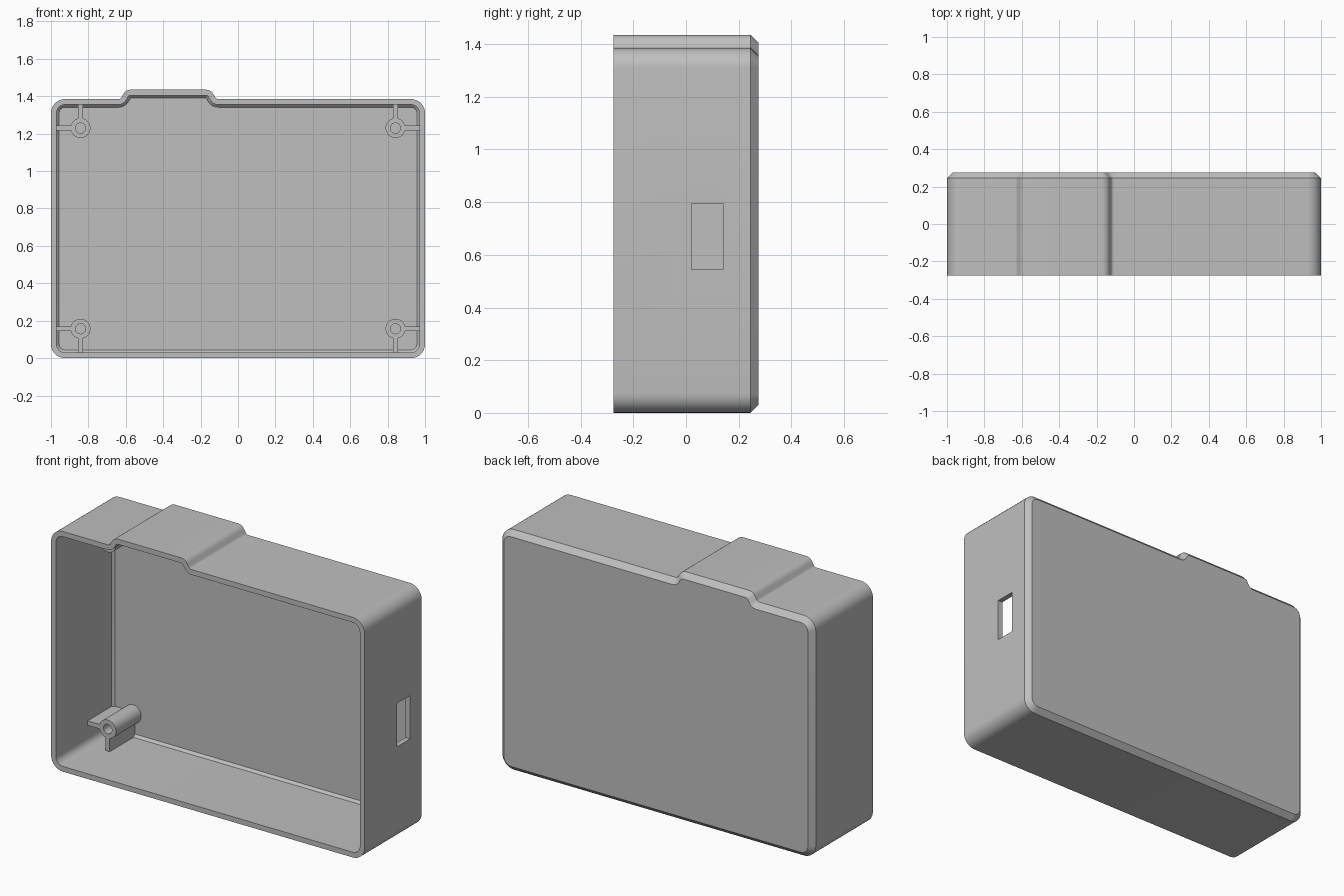
import bpy, bmesh
from math import sin, cos, pi, radians

cube = bpy.data.objects.get("Cube")
if cube:
    bpy.data.objects.remove(cube, do_unlink=True)

grey = bpy.data.materials.new("light grey plastic")
grey.use_nodes = True
colour = (0.52, 0.52, 0.52, 1)
grey.diffuse_color = colour
grey.node_tree.nodes["Principled BSDF"].inputs["Base Color"].default_value = colour

FRONT, BACK = -0.275, 0.275
HEIGHT, BUMP, WALL = 1.385, 1.435, 0.03
FLOOR = BACK - WALL
CORNER = 0.075


def finish(name, bm, smooth=True):
    bmesh.ops.recalc_face_normals(bm, faces=bm.faces)
    mesh = bpy.data.meshes.new(name)
    bm.to_mesh(mesh)
    bm.free()
    mesh.materials.append(grey)
    obj = bpy.data.objects.new(name, mesh)
    bpy.context.collection.objects.link(obj)
    bpy.ops.object.select_all(action='DESELECT')
    obj.select_set(True)
    bpy.context.view_layer.objects.active = obj
    if smooth:
        bpy.ops.object.shade_smooth_by_angle(angle=radians(30))
    return obj


def box(name, x, y, z):
    bm = bmesh.new()
    bmesh.ops.create_cube(bm, size=1)
    for v in bm.verts:
        v.co = [r[0] if c < 0 else r[1] for c, r in zip(v.co, (x, y, z))]
    return finish(name, bm, False)


def arc(cx, cz, r, a0, a1, n=8):
    angles = [radians(a0 + (a1 - a0) * i / n) for i in range(n + 1)]
    return [(cx + r * cos(a), cz + r * sin(a)) for a in angles]


def outline(d):
    """Case silhouette moved inward by d, counter-clockwise."""
    convex, concave, slope = 0.045, 0.02, 60
    reach = (convex + concave) * sin(radians(slope)) + 0.01
    r, cx = CORNER - d, 1 - CORNER
    right, left = -0.105, -0.64
    pts = arc(cx, CORNER, r, -90, 0)
    pts += arc(cx, HEIGHT - CORNER, r, 0, 90)
    pts += arc(right, HEIGHT + concave, concave + d, 270, 270 - slope)
    pts += arc(right - reach, BUMP - convex, convex - d, 90 - slope, 90)
    pts += arc(left + reach, BUMP - convex, convex - d, 90, 90 + slope)
    pts += arc(left, HEIGHT + concave, concave + d, 270 + slope, 270)
    pts += arc(-cx, HEIGHT - CORNER, r, 90, 180)
    pts += arc(-cx, CORNER, r, 180, 270)
    return pts


# Hollow case: inner floor, inner walls, rim, outer walls, chamfered back
inner_chamfer = 0.014
sections = [(WALL + inner_chamfer, FLOOR), (WALL, FLOOR - inner_chamfer),
            (WALL, FRONT), (0, FRONT), (0, FLOOR), (WALL, BACK)]
bm = bmesh.new()
loops = [[bm.verts.new((x, y, z)) for x, z in outline(d)] for d, y in sections]
for a, b in zip(loops, loops[1:]):
    for i in range(len(a)):
        j = (i + 1) % len(a)
        bm.faces.new((a[i], a[j], b[j], b[i]))
bm.faces.new(loops[0])
bm.faces.new(loops[-1])
case = finish("case_shell", bm, False)

# Rectangular port through the left wall
cutter = box("port_cutter", (0.9, 1.1), (0.02, 0.14), (0.545, 0.795))
cutter.hide_render = True
cut = case.modifiers.new("port", 'BOOLEAN')
cut.operation = 'DIFFERENCE'
cut.solver = 'EXACT'
cut.object = cutter
bpy.ops.object.select_all(action='DESELECT')
case.select_set(True)
bpy.context.view_layer.objects.active = case
bpy.ops.object.modifier_apply(modifier=cut.name)
bpy.data.objects.remove(cutter, do_unlink=True)
bpy.ops.object.shade_smooth_by_angle(angle=radians(30))


# Screw posts with two ribs each
def post(name, x, z, radius=0.053, bore=0.027, start=0.015, n=32):
    end = FLOOR + 0.005
    bm = bmesh.new()
    rings = [[bm.verts.new((x + r * cos(2 * pi * i / n), y, z + r * sin(2 * pi * i / n)))
              for i in range(n)]
             for r, y in ((radius, end), (radius, start), (bore, start), (bore, end))]
    for k in range(4):
        a, b = rings[k], rings[(k + 1) % 4]
        for i in range(n):
            j = (i + 1) % n
            bm.faces.new((a[i], a[j], b[j], b[i]))
    finish(name, bm)
    half, near = 0.013, radius - 0.003
    sx, sz = (1 if x > 0 else -1), (1 if z > HEIGHT / 2 else -1)
    wall_x = sx * (1 - WALL + 0.005)
    wall_z = HEIGHT - WALL + 0.005 if sz > 0 else WALL - 0.005
    box(name + "_side_rib", sorted((x + sx * near, wall_x)), (start, end), (z - half, z + half))
    box(name + "_end_rib", (x - half, x + half), (start, end), sorted((z + sz * near, wall_z)))


for side, x in (("left", 0.842), ("right", -0.842)):
    for level, z in (("lower", 0.157), ("upper", 1.23)):
        post(f"{level}_{side}_screw_post", x, z)
